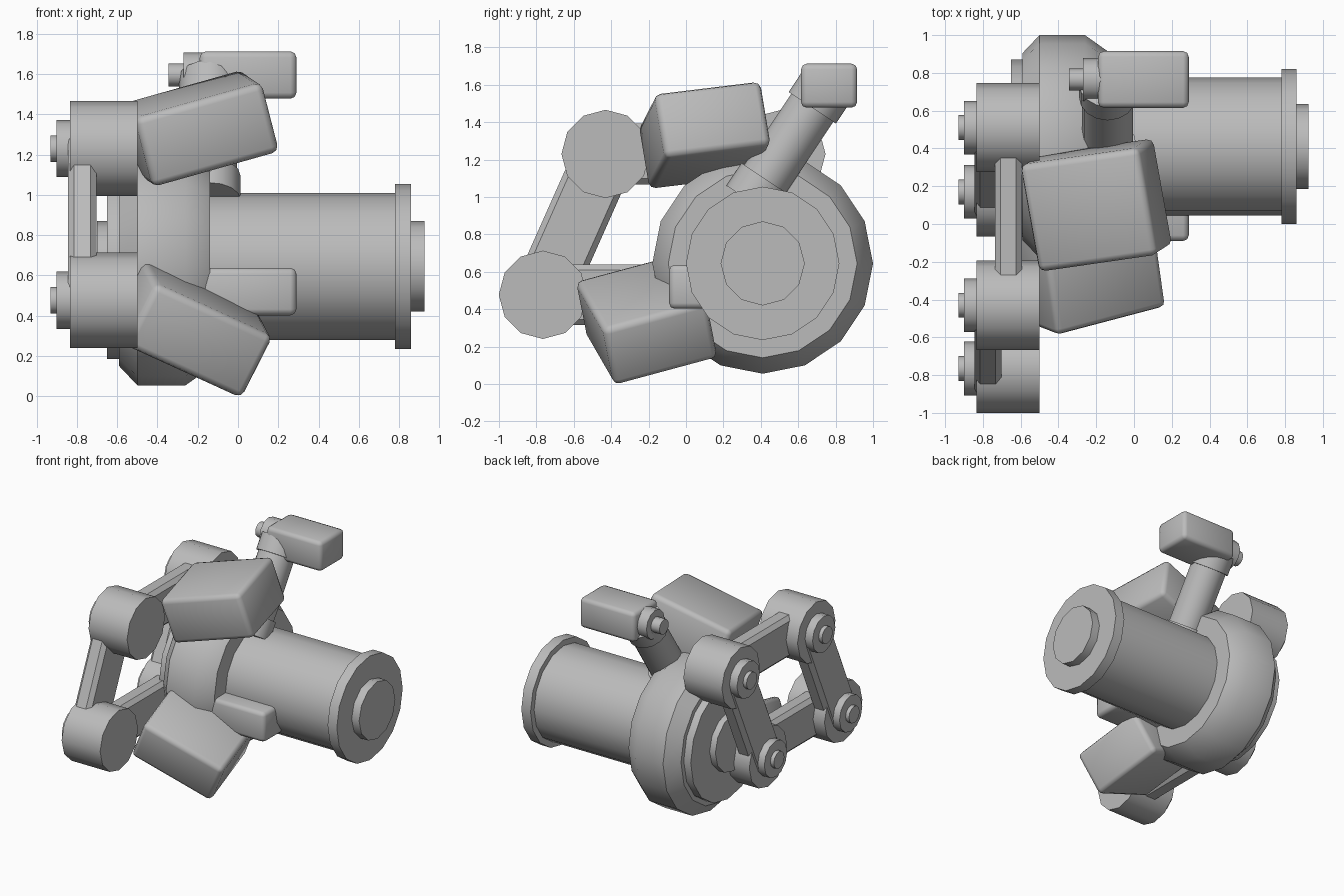
import bpy, bmesh, math
from mathutils import Vector, Matrix

cube = bpy.data.objects.get("Cube")
if cube:
    bpy.data.objects.remove(cube, do_unlink=True)

grey = bpy.data.materials.new("plain_grey")
grey.use_nodes = True
grey.diffuse_color = (0.5, 0.5, 0.5, 1)
grey.node_tree.nodes["Principled BSDF"].inputs["Base Color"].default_value = (0.5, 0.5, 0.5, 1)


def finish(name, bm, matrix, angle=35):
    bmesh.ops.recalc_face_normals(bm, faces=bm.faces)
    mesh = bpy.data.meshes.new(name)
    bm.to_mesh(mesh)
    bm.free()
    mesh.materials.append(grey)
    obj = bpy.data.objects.new(name, mesh)
    bpy.context.collection.objects.link(obj)
    obj.matrix_world = matrix
    bpy.ops.object.select_all(action='DESELECT')
    obj.select_set(True)
    bpy.context.view_layer.objects.active = obj
    bpy.ops.object.shade_smooth_by_angle(angle=math.radians(angle))
    return obj


def axes(u, v, n, centre):
    """Matrix from three axis directions and a centre."""
    m = Matrix((u, v, n)).transposed().to_4x4()
    m.translation = centre
    return m


def lathe(name, profile, centre, direction=(1, 0, 0), sides=16):
    """Turn (distance along axis, radius) points round an axis."""
    bm = bmesh.new()
    rings = []
    for d, r in profile:
        rings.append([bm.verts.new((d, r * math.sin(math.tau * i / sides),
                                    r * math.cos(math.tau * i / sides)))
                      for i in range(sides)])
    for a, b in zip(rings, rings[1:]):
        for i in range(sides):
            j = (i + 1) % sides
            bm.faces.new((a[i], a[j], b[j], b[i]))
    bm.faces.new(rings[0])
    bm.faces.new(rings[-1])
    u = Vector(direction).normalized()
    side = Vector((0, 0, 1)).cross(u).normalized()
    return finish(name, bm, axes(u, side, u.cross(side), Vector(centre)))


def block(name, size, matrix, bevel, segments=2):
    bm = bmesh.new()
    bmesh.ops.create_cube(bm, size=1, matrix=Matrix.Diagonal((*size, 1)))
    bmesh.ops.bevel(bm, geom=bm.edges[:], offset=bevel, segments=segments,
                    profile=0.5, affect='EDGES')
    return finish(name, bm, matrix, 50 if segments > 1 else 30)


def tilted_block(name, size, u, v, centre):
    u = Vector(u).normalized()
    n = u.cross(Vector(v)).normalized()
    return block(name, size, axes(u, n.cross(u), n, Vector(centre)), 0.035)


# Main body along the x axis
hub = (0, 0.41, 0.645)
lathe("main_disc", [(-0.59, 0.495), (-0.5, 0.59), (-0.26, 0.59), (-0.14, 0.505)], hub)
lathe("main_barrel", [(-0.2, 0.365), (0.8, 0.365)], hub)
lathe("barrel_flange", [(0.78, 0.41), (0.86, 0.41)], hub)
lathe("barrel_end_cap", [(0.85, 0.225), (0.925, 0.225)], hub, sides=12)
lathe("side_plate", [(-0.65, 0.46), (-0.58, 0.46)], hub)
lathe("side_cap", [(-0.7, 0.225), (-0.64, 0.225)], hub, sides=12)

# Four pivot drums with stepped caps
pivots = {"upper_front": (-0.43, 1.23), "lower_front": (-0.765, 0.477),
          "upper_back": (0.51, 1.23), "lower_back": (0.17, 0.477)}
for name, (y, z) in pivots.items():
    lathe(name + "_drum", [(-0.835, 0.236), (-0.5, 0.236)], (0, y, z), sides=12)
    lathe(name + "_cap", [(-0.9, 0.142), (-0.82, 0.142)], (0, y, z), sides=12)
    lathe(name + "_pin", [(-0.93, 0.066), (-0.89, 0.066)], (0, y, z), sides=12)


# Links joining the drums in a parallelogram
def link(name, start, end, x):
    a, b = (Vector((x, *pivots[k])) for k in (start, end))
    u = (b - a).normalized()
    side = Vector((1, 0, 0))
    block(name, ((b - a).length + 0.04, 0.142, 0.325),
          axes(u, side, u.cross(side), (a + b) / 2), 0.03, 1)


link("front_link", "lower_front", "upper_front", -0.773)
link("back_link", "lower_back", "upper_back", -0.773)
link("upper_link", "upper_front", "upper_back", -0.665)
link("lower_link", "lower_front", "lower_back", -0.665)

# Two tilted housings
tilted_block("upper_housing", (0.66, 0.58, 0.36),
             (0.954, 0.138, 0.269), (-0.198, 0.973, 0.112), (-0.2, 0.1, 1.33))
tilted_block("lower_housing", (0.66, 0.58, 0.35),
             (0.885, 0.233, -0.404), (-0.134, 0.957, 0.258), (-0.232, -0.21, 0.345))

# Slanted mast with collars
foot, lean = (-0.14, 0.415, 1.085), (0, 0.553, 0.833)
lathe("mast_foot_collar", [(-0.13, 0.152), (0.015, 0.152)], foot, lean)
lathe("mast_tube", [(-0.1, 0.135), (0.55, 0.135)], foot, lean)
lathe("mast_head_collar", [(0.47, 0.152), (0.6, 0.152)], foot, lean)

# Head box with side knobs, and the matching box low on the body
head = Vector((0.05, 0.765, 1.595))
block("head_box", (0.48, 0.3, 0.235), Matrix.Translation(head), 0.03)
lathe("head_knob", [(-0.27, 0.113), (-0.15, 0.113)], (0, head.y, head.z), sides=12)
lathe("head_pin", [(-0.345, 0.058), (-0.25, 0.058)], (0, head.y, head.z), sides=12)
block("lower_box", (0.48, 0.3, 0.235), Matrix.Translation((0.05, 0.06, 0.52)), 0.03)
